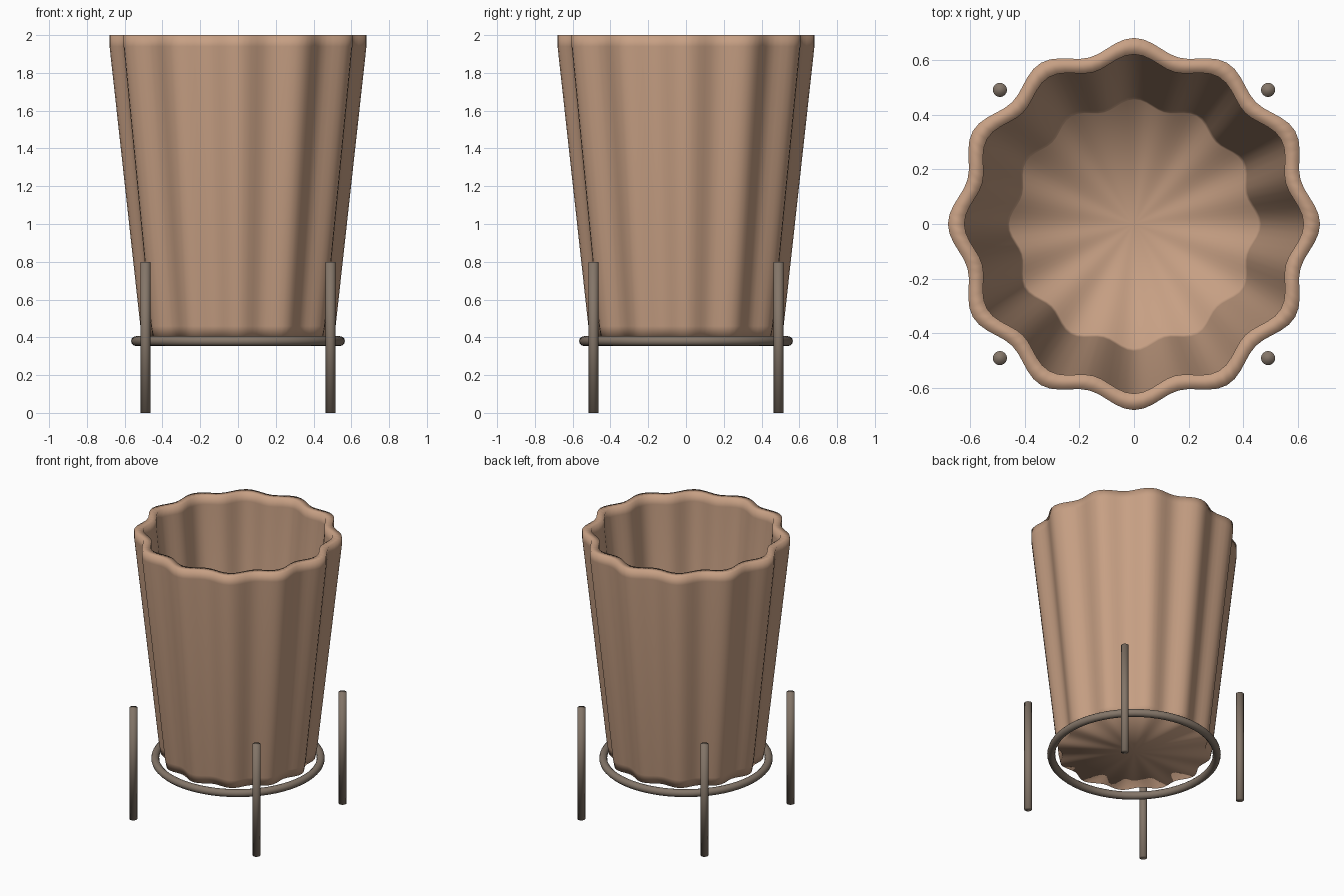
import bpy, bmesh, math

cube = bpy.data.objects.get("Cube")
if cube:
    bpy.data.objects.remove(cube, do_unlink=True)


def make_material(name, rgb):
    mat = bpy.data.materials.new(name)
    mat.use_nodes = True
    mat.diffuse_color = (*rgb, 1)
    mat.node_tree.nodes["Principled BSDF"].inputs["Base Color"].default_value = (*rgb, 1)
    return mat


clay = make_material("terracotta clay", (0.57, 0.35, 0.23))
metal = make_material("brown metal", (0.23, 0.18, 0.14))


def finish(obj, name, mat):
    obj.name = name
    obj.data.materials.append(mat)
    for face in obj.data.polygons:
        face.use_smooth = True


# Fluted pot: a closed wall profile swept around twelve soft lobes
LOBES = 12
SEGMENTS = LOBES * 10
WAVE = 0.037
profile = [(0.505, 0.40), (0.517, 0.46), (0.68, 1.94), (0.68, 2.0),
           (0.62, 2.0), (0.62, 1.94), (0.465, 0.50), (0.455, 0.45)]

bm = bmesh.new()
rings = []
for radius, z in profile:
    ring = []
    for i in range(SEGMENTS):
        a = math.tau * i / SEGMENTS
        r = radius * (1 - WAVE + WAVE * math.cos(LOBES * a))
        ring.append(bm.verts.new((r * math.cos(a), r * math.sin(a), z)))
    rings.append(ring)
for low, high in zip(rings, rings[1:]):
    for i in range(SEGMENTS):
        j = (i + 1) % SEGMENTS
        bm.faces.new((low[i], low[j], high[j], high[i]))

# Underside and inner floor
for ring, z in ((rings[0], profile[0][1]), (rings[-1], profile[-1][1])):
    centre = bm.verts.new((0, 0, z))
    for i in range(SEGMENTS):
        bm.faces.new((ring[i], ring[(i + 1) % SEGMENTS], centre))
bmesh.ops.recalc_face_normals(bm, faces=bm.faces)
mesh = bpy.data.meshes.new("pot")
bm.to_mesh(mesh)
bm.free()
pot = bpy.data.objects.new("pot", mesh)
bpy.context.collection.objects.link(pot)
finish(pot, "fluted_pot", clay)

# Stand ring under the pot
bpy.ops.mesh.primitive_torus_add(major_radius=0.54, minor_radius=0.026,
                                 major_segments=64, minor_segments=12,
                                 location=(0, 0, 0.38))
finish(bpy.context.object, "stand_ring", metal)

# Four upright legs
for side, x in (("left", 0.49), ("right", -0.49)):
    for end, y in (("front", -0.49), ("back", 0.49)):
        bpy.ops.mesh.primitive_cylinder_add(vertices=16, radius=0.026, depth=0.8,
                                            location=(x, y, 0.4))
        finish(bpy.context.object, f"{end}_{side}_leg", metal)
